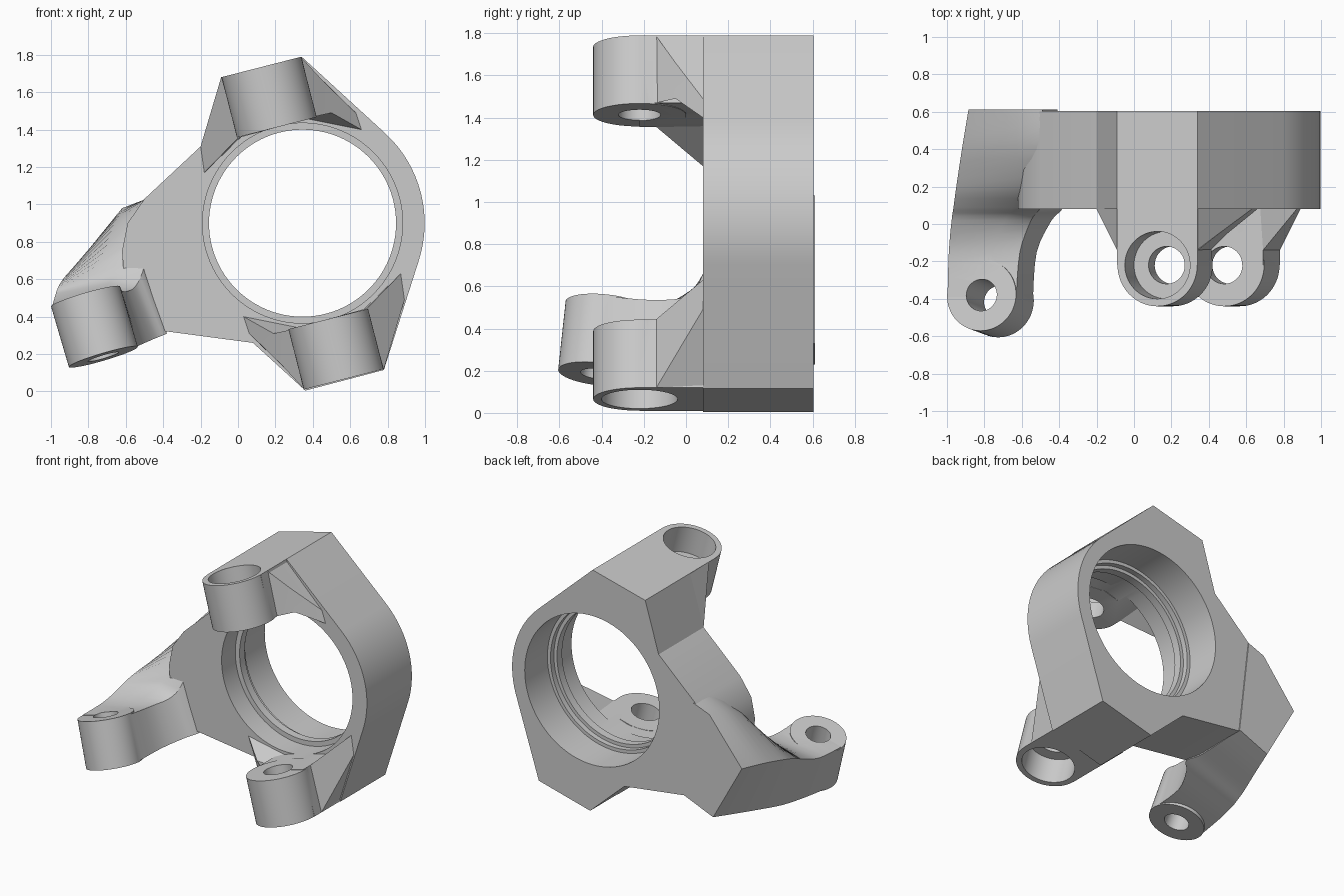
import bpy, bmesh, math
from mathutils import Vector

cube = bpy.data.objects.get("Cube")
if cube:
    bpy.data.objects.remove(cube, do_unlink=True)

steel = bpy.data.materials.new("plain_grey_steel")
steel.use_nodes = True
grey = (0.6, 0.6, 0.6, 1)
steel.diffuse_color = grey
steel.node_tree.nodes["Principled BSDF"].inputs["Base Color"].default_value = grey

CX, CZ = 0.345, 0.9          # bore centre


def loft(name, rings):
    """Closed skin through rings that have equal point counts."""
    bm = bmesh.new()
    loops = [[bm.verts.new(p) for p in ring] for ring in rings]
    n = len(loops[0])
    for a, b in zip(loops, loops[1:]):
        for i in range(n):
            j = (i + 1) % n
            bm.faces.new((a[i], a[j], b[j], b[i]))
    bm.faces.new(loops[0])
    bm.faces.new(loops[-1])
    bmesh.ops.recalc_face_normals(bm, faces=bm.faces)
    mesh = bpy.data.meshes.new(name)
    bm.to_mesh(mesh)
    bm.free()
    mesh.materials.append(steel)
    obj = bpy.data.objects.new(name, mesh)
    bpy.context.collection.objects.link(obj)
    return obj


def section(points, y):
    return [(x, y, z) for x, z in points]


def prism(name, points, y0, y1):
    return loft(name, [section(points, y0), section(points, y1)])


def turned(name, start, end, steps, sides=64):
    """Round part along an axis; steps are (fraction, radius)."""
    start, end = Vector(start), Vector(end)
    axis = end - start
    u = axis.orthogonal().normalized()
    v = axis.normalized().cross(u)
    angles = [math.tau * i / sides for i in range(sides)]
    return loft(name, [[start + axis * t + r * (u * math.cos(a) + v * math.sin(a))
                        for a in angles] for t, r in steps])


def combine(target, tool, operation):
    mod = target.modifiers.new(operation.lower(), 'BOOLEAN')
    mod.operation, mod.solver, mod.object = operation, 'EXACT', tool
    bpy.context.view_layer.update()
    graph = bpy.context.evaluated_depsgraph_get()
    result = bpy.data.meshes.new_from_object(target.evaluated_get(graph))
    target.modifiers.clear()
    target.data = result
    bpy.data.objects.remove(tool, do_unlink=True)


def smooth(obj, degrees):
    bpy.ops.object.select_all(action='DESELECT')
    obj.select_set(True)
    bpy.context.view_layer.objects.active = obj
    bpy.ops.object.shade_smooth_by_angle(angle=math.radians(degrees))


def spline(rows, count):
    """Smooth rows of numbers into more rows."""
    out = []
    for i in range(len(rows) - 1):
        quad = [rows[max(0, i - 1)], rows[i], rows[i + 1], rows[min(len(rows) - 1, i + 2)]]
        for k in range(count):
            t = k / count
            out.append([b + 0.5 * t * (c - a + t * (2*a - 5*b + 4*c - d + t * (3*(b - c) + d - a)))
                        for a, b, c, d in zip(*quad)])
    return out + [list(rows[-1])]


# Hub plate with a round outer side
outline = [(0.34, 1.79), (-0.09, 1.68), (-0.2, 1.31), (-0.5, 1.03), (-0.59, 0.9),
           (-0.62, 0.75), (-0.6, 0.5), (-0.53, 0.39), (-0.41, 0.325),
           (0.08, 0.26), (0.36, 0.005), (0.78, 0.115)]
for i in range(17):
    a = math.radians(-18 + 65 * i / 16)
    outline.append((CX + 0.653 * math.cos(a), CZ + 0.653 * math.sin(a)))
hub = prism("hub_carrier", outline, 0.08, 0.605)

# Upper and lower pivot lugs: the lower is the upper turned half round the bore
neck = [(-0.09, 1.68), (0.34, 1.79), (0.415, 1.47), (0, 1.355)]
core = (0.16, 1.5)
left_web = [(-0.14, (-0.085, 1.675), (-0.09, 1.68), (0, 1.355)),
            (0.08, (-0.085, 1.675), (-0.2, 1.31), (-0.18, 1.17)),
            (0.2, (-0.085, 1.675), (-0.2, 1.31), (-0.18, 1.17))]
right_web = [(-0.14, (0.335, 1.78), (0.34, 1.785), (0.41, 1.47)),
             (-0.05, (0.335, 1.78), (0.455, 1.66), (0.5, 1.49)),
             (0.08, (0.335, 1.78), (0.63, 1.49), (0.66, 1.4)),
             (0.2, (0.335, 1.78), (0.63, 1.49), (0.66, 1.4))]
holes = []
for flipped in (False, True):
    def turn(p):
        return (2 * CX - p[0], 2 * CZ - p[1]) if flipped else p

    def at(p):
        x, z = turn(p)
        return (x, -0.22, z)

    outer, inner = at((0.125, 1.735)), at((0.2075, 1.4125))
    combine(hub, prism("neck", [turn(p) for p in neck], -0.22, 0.3), 'UNION')
    combine(hub, turned("lug", outer, inner, [(0, 0.22), (1, 0.22)]), 'UNION')
    for web in (left_web, right_web):
        rings = [section([turn(p) for p in (*corners, core)], y) for y, *corners in web]
        combine(hub, loft("web", rings), 'UNION')
    holes.append(turned("pin_hole", outer, inner,
                        [(-0.2, 0.18), (0.6, 0.18), (0.6, 0.1), (1.2, 0.1)]))
for hole in holes:
    combine(hub, hole, 'DIFFERENCE')

# Stepped bearing bore
bore = [(0, 0.535), (0.24, 0.535), (0.24, 0.5), (0.3, 0.5),
        (0.3, 0.525), (0.34, 0.525), (0.34, 0.55), (0.8, 0.55)]
combine(hub, turned("bore", (CX, 0, CZ), (CX, 1, CZ), bore, 96), 'DIFFERENCE')
smooth(hub, 25)

# Steering arm: y, then outer-low, inner-low, inner-high, crown, outer-high corners
stations = [
    (0.612, -0.65, 0.23, -0.41, 0.33, -0.49, 1.03, -0.62, 0.98, -0.885, 0.65),
    (0.4, -0.72, 0.2, -0.41, 0.32, -0.49, 1.02, -0.63, 0.93, -0.92, 0.62),
    (0.2, -0.79, 0.175, -0.41, 0.315, -0.49, 0.9, -0.64, 0.8, -0.95, 0.58),
    (0.09, -0.82, 0.16, -0.38, 0.31, -0.5, 0.68, -0.65, 0.67, -0.965, 0.55),
    (0.02, -0.84, 0.155, -0.44, 0.285, -0.55, 0.56, -0.69, 0.58, -0.975, 0.52),
    (-0.15, -0.87, 0.145, -0.52, 0.25, -0.61, 0.535, -0.77, 0.5, -0.99, 0.47),
    (-0.39, -0.9, 0.135, -0.54, 0.24, -0.63, 0.555, -0.81, 0.508, -0.997, 0.46)]
rings = [section(list(zip(row[1::2], row[2::2])), row[0]) for row in spline(stations, 4)]
arm = loft("steering_arm", rings)
low, high = (-0.72, -0.415, 0.185), (-0.815, -0.38, 0.508)
combine(arm, turned("arm_eye", low, high, [(0, 0.192), (1, 0.192)]), 'UNION')
combine(arm, turned("arm_hole", low, high, [(-0.3, 0.085), (1.3, 0.085)]), 'DIFFERENCE')
smooth(arm, 30)
